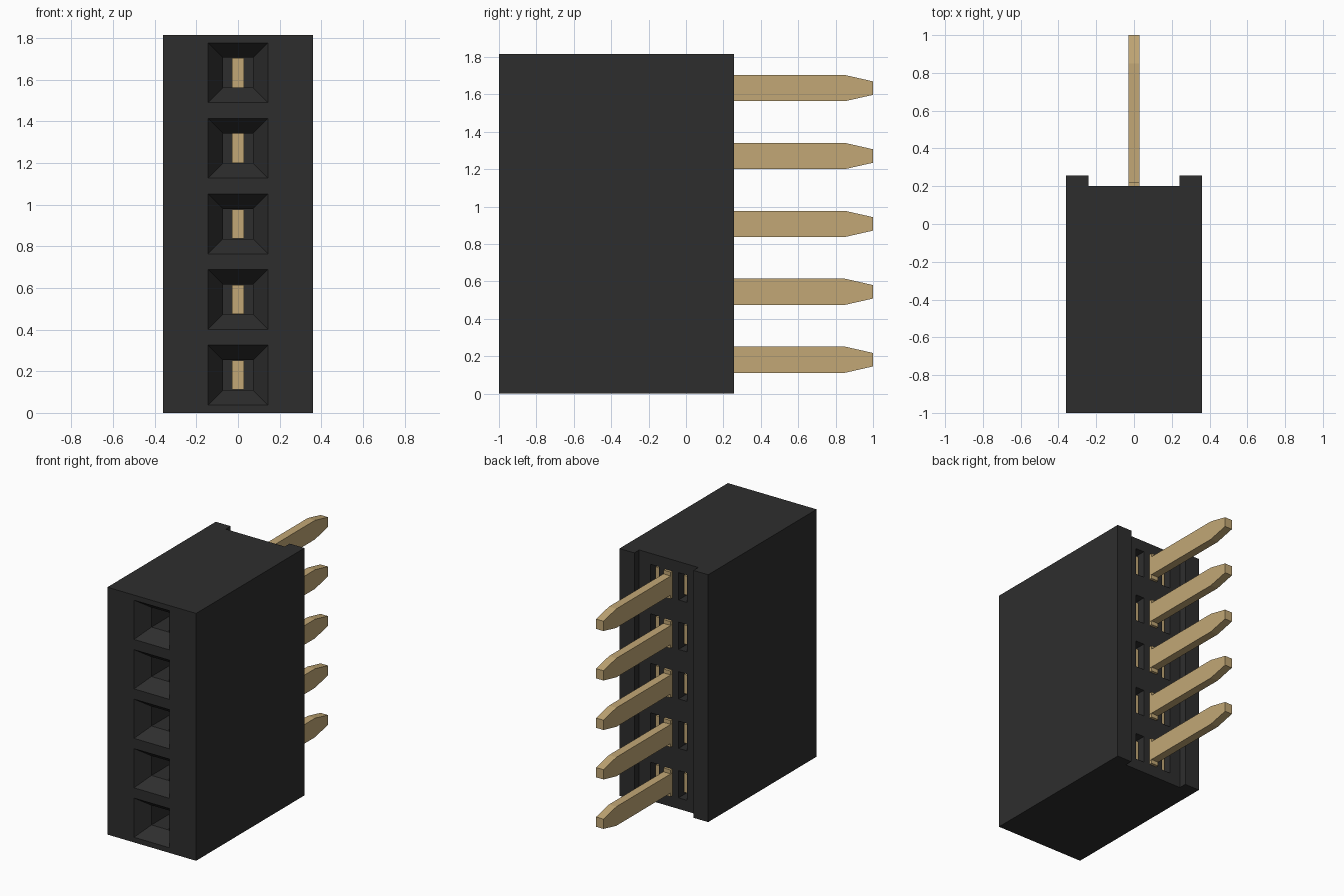
import bpy, bmesh

if "Cube" in bpy.data.objects:
    bpy.data.objects.remove(bpy.data.objects["Cube"])

COUNT = 5
PITCH = 0.363
HEIGHT = COUNT * PITCH
BACK, FLOOR = 0.257, 0.2      # rear rim and channel floor


def material(name, rgb):
    mat = bpy.data.materials.new(name)
    mat.use_nodes = True
    color = (*rgb, 1)
    mat.diffuse_color = color
    mat.node_tree.nodes["Principled BSDF"].inputs["Base Color"].default_value = color
    return mat


black = material("black plastic", (0.027, 0.027, 0.027))
gold = material("gold metal", (0.54, 0.39, 0.18))


def loft(bm, sections, x=0, z=0):
    """Join rectangular sections (y, half width, half height) along y."""
    rings = [[bm.verts.new((x + sx * w, y, z + sz * h))
              for sx, sz in ((-1, -1), (1, -1), (1, 1), (-1, 1))]
             for y, w, h in sections]
    bm.faces.new(rings[0])
    bm.faces.new(rings[-1][::-1])
    for a, b in zip(rings, rings[1:]):
        for i in range(4):
            j = (i + 1) % 4
            bm.faces.new((a[i], b[i], b[j], a[j]))


def finish(bm, name, mat):
    bmesh.ops.recalc_face_normals(bm, faces=bm.faces)
    mesh = bpy.data.meshes.new(name)
    bm.to_mesh(mesh)
    bm.free()
    mesh.materials.append(mat)
    obj = bpy.data.objects.new(name, mesh)
    bpy.context.collection.objects.link(obj)
    return obj


centers = [PITCH * (i + 0.5) for i in range(COUNT)]

# Housing block
bm = bmesh.new()
loft(bm, [(-1, 0.36, HEIGHT / 2), (BACK, 0.36, HEIGHT / 2)], z=HEIGHT / 2)
housing = finish(bm, "housing", black)

# Cutter: rear channel, funnel sockets and rear contact slots
bm = bmesh.new()
loft(bm, [(FLOOR, 0.24, HEIGHT), (BACK + 0.1, 0.24, HEIGHT)], z=HEIGHT / 2)
cutters = [finish(bm, "channel_cutter", black)]
bm = bmesh.new()
for z in centers:
    loft(bm, [(-1.01, 0.151, 0.151), (-0.9, 0.072, 0.072), (-0.1, 0.072, 0.072)], z=z)
    for side in (-1, 1):
        loft(bm, [(0.05, 0.035, 0.1), (FLOOR + 0.02, 0.035, 0.1)], x=side * 0.115, z=z)
cutters.append(finish(bm, "socket_cutter", black))

bpy.context.view_layer.objects.active = housing
for cutter in cutters:
    cutter.hide_render = True
    mod = housing.modifiers.new("cut", "BOOLEAN")
    mod.operation = "DIFFERENCE"
    mod.solver = "EXACT"
    mod.object = cutter
    bpy.ops.object.modifier_apply(modifier=mod.name)
    bpy.data.objects.remove(cutter)

for n, z in enumerate(centers, 1):
    # Flat pin with tapered tip
    bm = bmesh.new()
    loft(bm, [(-0.3, 0.03, 0.07), (0.85, 0.03, 0.07), (1, 0.03, 0.036)], z=z)
    finish(bm, f"pin_{n}", gold)
    # Shoulder at the pin root
    bm = bmesh.new()
    loft(bm, [(0.15, 0.029, 0.098), (FLOOR + 0.02, 0.029, 0.098)], z=z)
    finish(bm, f"pin_shoulder_{n}", gold)
    # Contact leaves recessed in the slots
    bm = bmesh.new()
    for side in (-1, 1):
        loft(bm, [(0.04, 0.02, 0.07), (FLOOR - 0.04, 0.02, 0.07)], x=side * 0.115, z=z)
    finish(bm, f"contact_leaves_{n}", gold)
